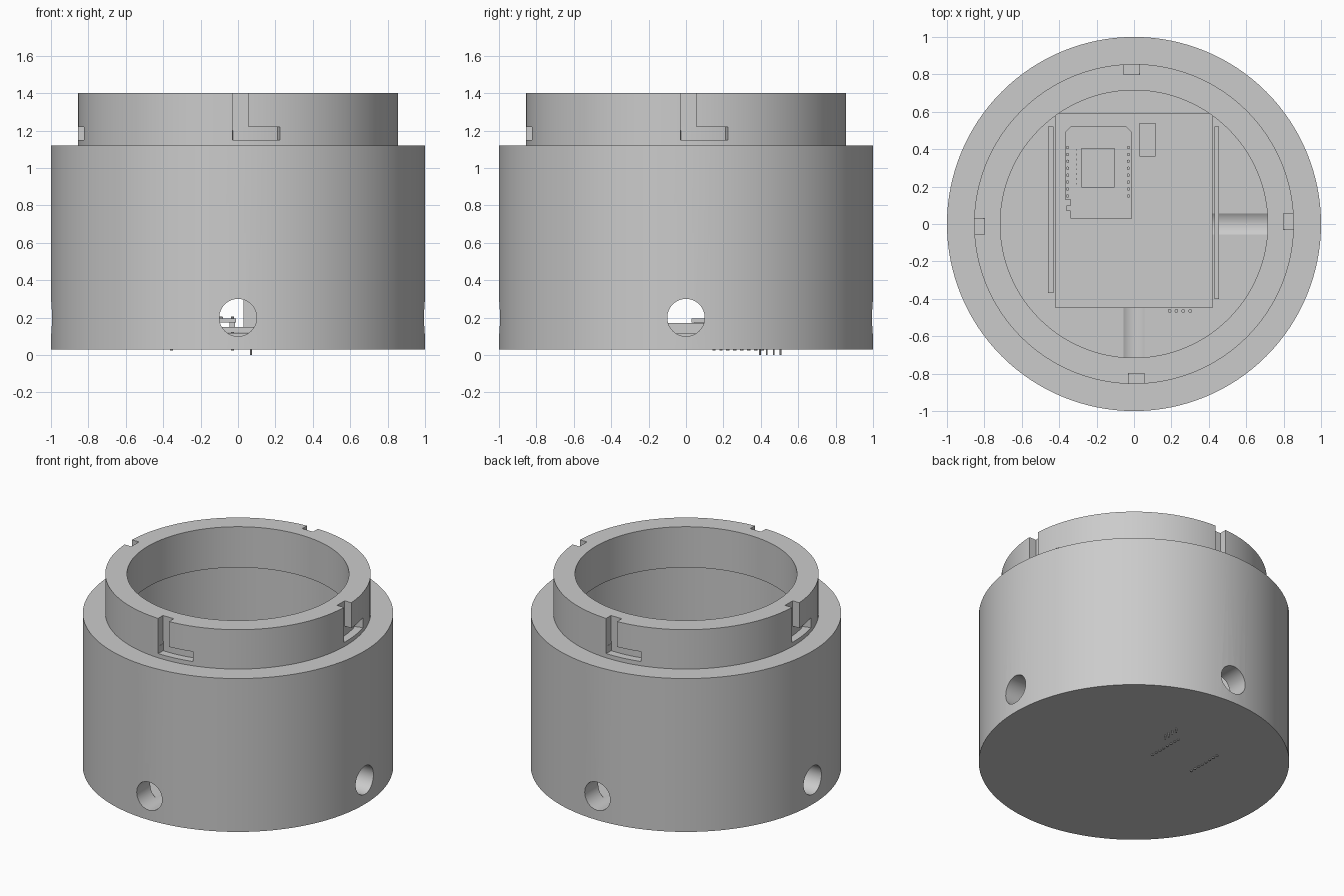
import bpy, bmesh
from math import radians, pi, sin, cos
from mathutils import Matrix, Vector

if "Cube" in bpy.data.objects:
    bpy.data.objects.remove(bpy.data.objects["Cube"], do_unlink=True)

grey = bpy.data.materials.new("plain grey")
grey.use_nodes = True
grey.diffuse_color = (0.6, 0.6, 0.6, 1)
grey.node_tree.nodes["Principled BSDF"].inputs["Base Color"].default_value = (0.6, 0.6, 0.6, 1)


def finish(name, bm):
    bmesh.ops.recalc_face_normals(bm, faces=bm.faces)
    mesh = bpy.data.meshes.new(name)
    bm.to_mesh(mesh)
    bm.free()
    mesh.materials.append(grey)
    ob = bpy.data.objects.new(name, mesh)
    bpy.context.collection.objects.link(ob)
    return ob


def add_box(bm, x0, x1, y0, y1, z0, z1):
    size = Matrix.Diagonal((x1 - x0, y1 - y0, z1 - z0, 1))
    mid = Matrix.Translation(((x0 + x1) / 2, (y0 + y1) / 2, (z0 + z1) / 2))
    return bmesh.ops.create_cube(bm, size=1, matrix=mid @ size)["verts"]


def box(name, *limits):
    bm = bmesh.new()
    add_box(bm, *limits)
    return finish(name, bm)


def add_pin(bm, x, y, z0, z1, r, sides=10):
    bmesh.ops.create_cone(bm, cap_ends=True, segments=sides, radius1=r, radius2=r,
                          depth=z1 - z0, matrix=Matrix.Translation((x, y, (z0 + z1) / 2)))


def pins(name, spots, z0, z1, r):
    bm = bmesh.new()
    for x, y in spots:
        add_pin(bm, x, y, z0, z1, r)
    return finish(name, bm)


def slab(name, outline, z0, z1):
    bm = bmesh.new()
    face = bm.faces.new([bm.verts.new((x, y, z0)) for x, y in outline])
    top = bmesh.ops.extrude_face_region(bm, geom=[face])["geom"]
    bmesh.ops.translate(bm, vec=(0, 0, z1 - z0),
                        verts=[v for v in top if isinstance(v, bmesh.types.BMVert)])
    return finish(name, bm)


def cut(target, cutter):
    mod = target.modifiers.new(cutter.name, "BOOLEAN")
    mod.operation = "DIFFERENCE"
    mod.solver = "EXACT"
    mod.object = cutter
    bpy.context.view_layer.objects.active = target
    bpy.ops.object.modifier_apply(modifier=mod.name)
    bpy.data.objects.remove(cutter, do_unlink=True)


# Housing: lathed cup with an inward-stepped neck
profile = [(0, .03), (1, .03), (1, 1.12), (.855, 1.12), (.855, 1.4), (.715, 1.4),
           (.715, 1.11), (.85, 1.11), (.85, .117), (0, .117)]
bm = bmesh.new()
verts = [bm.verts.new((r, 0, z)) for r, z in profile]
edges = [bm.edges.new(pair) for pair in zip(verts, verts[1:])]
bmesh.ops.spin(bm, geom=verts + edges, cent=(0, 0, 0), axis=(0, 0, 1),
               angle=2 * pi, steps=128, use_merge=True)
bmesh.ops.remove_doubles(bm, verts=bm.verts, dist=1e-4)
housing = finish("housing", bm)

# Four L-shaped locking slots and four cable holes, a quarter turn apart
for i, hole_start in enumerate((.4, .38, .75, .75)):
    turn = Matrix.Rotation(i * pi / 2, 4, "Z")
    bm = bmesh.new()
    add_box(bm, -.03, .055, -.9, -.8, 1.2, 1.5)
    bm.transform(turn)
    cut(housing, finish("slot_entry", bm))

    bm = bmesh.new()
    angles = [radians(-2 + 17.25 * k / 8) for k in range(9)]
    arc = [(r * sin(a), -r * cos(a)) for r, row in ((.8, angles), (.9, angles[::-1])) for a in row]
    face = bm.faces.new([bm.verts.new((x, y, 1.15)) for x, y in arc])
    top = bmesh.ops.extrude_face_region(bm, geom=[face])["geom"]
    bmesh.ops.translate(bm, vec=(0, 0, .07),
                        verts=[v for v in top if isinstance(v, bmesh.types.BMVert)])
    bm.transform(turn)
    cut(housing, finish("slot_run", bm))

    bm = bmesh.new()
    length = 1.1 - hole_start
    place = Matrix.Translation((0, -hole_start - length / 2, .2)) @ Matrix.Rotation(pi / 2, 4, "X")
    bmesh.ops.create_cone(bm, cap_ends=True, segments=48, radius1=.1, radius2=.1,
                          depth=length, matrix=turn @ place)
    cut(housing, finish("cable_hole", bm))

bpy.ops.object.select_all(action="DESELECT")
housing.select_set(True)
bpy.context.view_layer.objects.active = housing
bpy.ops.object.shade_smooth_by_angle(angle=radians(30))

# Base circuit board with side rails and edge contacts
box("base_board", -.42, .42, -.45, .59, .12, .15)
box("right_rail", -.46, -.43, -.37, .52, .115, .17)
box("left_rail", .43, .455, -.4, .52, .115, .17)
pins("edge_contacts", [(.19 + .037 * k, -.465) for k in range(4)], .115, .16, .01)

# Controller board with its radio module, connector and button
slab("controller_board", [(-.34, .03), (-.01, .03), (-.01, .49), (-.04, .52), (-.34, .52),
                          (-.37, .49), (-.37, .13), (-.34, .13)], .175, .195)
box("radio_board", -.305, -.08, .18, .52, .195, .203)
box("radio_shield", -.28, -.105, .195, .405, .203, .225)
box("usb_socket", -.25, -.14, .045, .12, .15, .175)
box("reset_button", -.36, -.335, .07, .1, .175, .195)
bm = bmesh.new()
for x in (-.3, -.09):
    for k in range(8):
        add_box(bm, x - .008, x + .008, .21 + .026 * k, .22 + .026 * k, .2, .206)
finish("radio_contacts", bm)

# Header pin rows that reach through the floor
for side, x in (("right", -.355), ("left", -.03)):
    pins(side + "_header_pins", [(x, .15 + .037 * k) for k in range(8)], .025, .207, .009)
    box(side + "_header_strip", x - .015, x + .015, .135, .425, .15, .175)

# Upright sensor with four long legs
box("sensor", .03, .115, .36, .54, .15, .39)
pins("sensor_legs", [(.07, .395 + .037 * k) for k in range(4)], 0, .16, .005)
bm = bmesh.new()
for y in (.39, .45, .51):
    add_box(bm, .1, .11, y - .01, y + .01, .39, .395)
finish("sensor_vents", bm)
